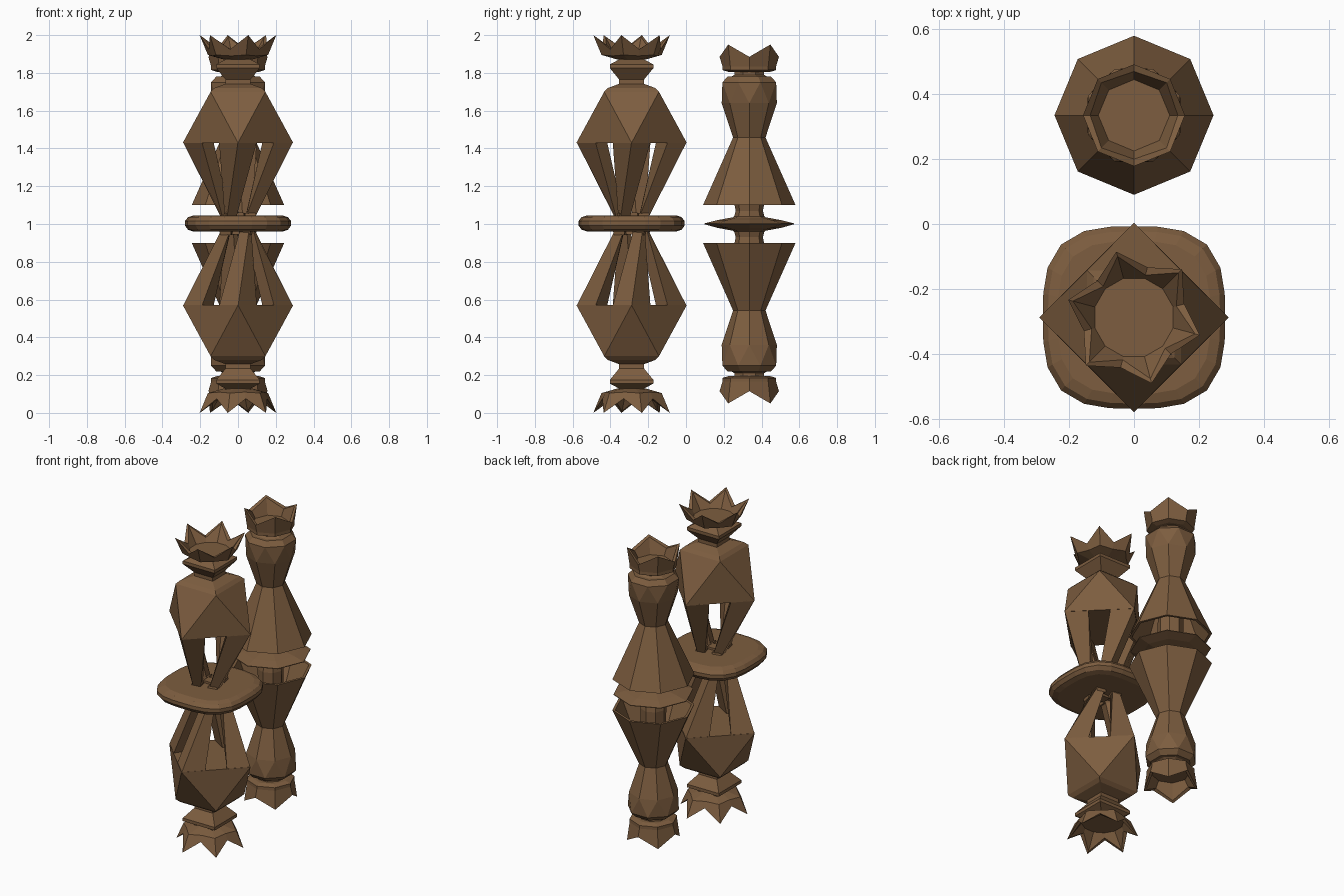
import bpy, bmesh, math

if "Cube" in bpy.data.objects:
    bpy.data.objects.remove(bpy.data.objects["Cube"])

wood = bpy.data.materials.new("brown_wood")
wood.diffuse_color = (0.205, 0.110, 0.050, 1)
wood.use_nodes = True
wood.node_tree.nodes["Principled BSDF"].inputs["Base Color"].default_value = wood.diffuse_color
A = (0, -0.288, 1.0)   # axis of the tall piece
B = (0, 0.335, 1.0)    # axis of the shorter piece


def ring(n, r, z, rot=0.0):
    return [(r * math.cos(math.radians(rot + 360 * i / n)),
             r * math.sin(math.radians(rot + 360 * i / n)), z - 1) for i in range(n)]


def square(h, z):
    return ring(4, h * math.sqrt(2), z, 45)


def star(n, rot, r1, z1, r2, z2):
    """Ring whose vertices alternate between tip and valley."""
    a, b = ring(2 * n, r1, z1, rot), ring(2 * n, r2, z2, rot)
    return [a[i] if i % 2 == 0 else b[i] for i in range(2 * n)]


def finish(bm, name, at, flip):
    bmesh.ops.recalc_face_normals(bm, faces=bm.faces)
    me = bpy.data.meshes.new(name)
    bm.to_mesh(me)
    bm.free()
    me.materials.append(wood)
    ob = bpy.data.objects.new(name, me)
    ob.location = at
    ob.rotation_euler = (math.pi if flip else 0, 0, 0)
    bpy.context.collection.objects.link(ob)


def loft(name, rings, at, flip=False, closed=False):
    """Skin consecutive rings; cap the ends, or join last to first."""
    bm = bmesh.new()
    vs = [[bm.verts.new(p) for p in r] for r in rings]
    pairs = list(zip(vs, vs[1:])) + ([(vs[-1], vs[0])] if closed else [])
    for a, b in pairs:
        for i in range(len(a)):
            j = (i + 1) % len(a)
            bm.faces.new((a[i], a[j], b[j], b[i]))
    if not closed:
        bm.faces.new(vs[0])
        bm.faces.new(vs[-1])
    finish(bm, name, at, flip)


def hull(name, rings, at, flip=False):
    bm = bmesh.new()
    for r in rings:
        for p in r:
            bm.verts.new(p)
    bmesh.ops.convex_hull(bm, input=bm.verts)
    bmesh.ops.dissolve_limit(bm, angle_limit=0.02, verts=bm.verts, edges=bm.edges)
    finish(bm, name, at, flip)


def kite(out, side, inner, mid, z, rot):
    """Four-sided leg section pointing outward along angle rot."""
    c, s = math.cos(math.radians(rot)), math.sin(math.radians(rot))
    pts = [(out, 0), (mid, side), (inner, 0), (mid, -side)]
    return [(x * c - y * s, x * s + y * c, z - 1) for x, y in pts]


for flip, tag in ((False, "upper"), (True, "lower")):
    # Tall piece: faceted body, twisted legs, neck and six-pointed crown
    hull(tag + "_faceted_body", [ring(4, 0.292, 1.43), square(0.145, 1.70)], A, flip)
    loft(tag + "_shoulder", [square(0.145, 1.70), square(0.125, 1.72), square(0.066, 1.742)], A, flip)
    for k in range(4):
        a = 90 * k
        loft(tag + "_leg", [kite(0.292, 0.10, 0.13, 0.192, 1.435, a),
                            kite(0.105, 0.036, 0.045, 0.072, 1.03, a - 34)], A, flip)
        loft(tag + "_leg_foot", [kite(0.118, 0.044, 0.035, 0.074, 1.04, a - 34),
                                 kite(0.112, 0.040, 0.040, 0.073, 1.058, a - 34)], A, flip)
    loft(tag + "_neck_collar", [square(h, z) for h, z in (
        (0.066, 1.74), (0.066, 1.765), (0.115, 1.825), (0.115, 1.845), (0.068, 1.87), (0.068, 1.89))], A, flip)
    loft(tag + "_six_point_crown", [
        ring(12, 0.075, 1.87, 45),
        star(6, 45, 0.165, 1.895, 0.14, 1.89),
        star(6, 45, 0.21, 2.0, 0.16, 1.925),
        star(6, 45, 0.195, 1.99, 0.135, 1.922),
        ring(12, 0.125, 1.895, 45)], A, flip)

    # Shorter piece: hollow skirt, faceted torso, neck and four-pointed crown
    loft(tag + "_skirt", [ring(8, r, z) for r, z in (
        (0.085, 1.46), (0.245, 1.10), (0.228, 1.10), (0.075, 1.43))], B, flip, closed=True)
    hull(tag + "_faceted_torso", [ring(8, 0.085, 1.455), ring(8, 0.146, 1.64),
                                  ring(8, 0.154, 1.75, 22.5), ring(8, 0.125, 1.78, 22.5)], B, flip)
    loft(tag + "_short_neck", [ring(8, r, z, 22.5) for r, z in (
        (0.11, 1.775), (0.085, 1.79), (0.085, 1.805), (0.11, 1.815))], B, flip)
    loft(tag + "_four_point_crown", [
        ring(8, 0.11, 1.805, 45),
        ring(8, 0.142, 1.815, 45),
        ring(8, 0.142, 1.835, 45),
        star(4, 45, 0.158, 1.95, 0.157, 1.885),
        star(4, 45, 0.142, 1.94, 0.135, 1.88),
        ring(8, 0.11, 1.84, 45)], B, flip)
    # Centre post running into the hollow skirt
    loft(tag + "_post", [ring(8, r, z) for r, z in (
        (0.12, 1.015), (0.08, 1.04), (0.072, 1.07), (0.078, 1.10), (0.07, 1.44))], B, flip)


# Rounded-square disc between the halves of the tall piece
def rounded(r, z, n=24, e=3.1):
    out = []
    for i in range(n):
        t = 2 * math.pi * i / n
        c, s = math.cos(t), math.sin(t)
        k = r / (abs(c) ** e + abs(s) ** e) ** (1 / e)
        out.append((k * c, k * s, z - 1))
    return out


loft("rounded_square_disc", [rounded(r, z) for r, z in (
    (0.235, 0.96), (0.265, 0.97), (0.281, 0.992), (0.281, 1.015), (0.265, 1.036), (0.235, 1.046))], A)
loft("disc_hub", [square(0.03, 0.945), square(0.03, 1.06)], A)

# Thin lens disc between the halves of the shorter piece
loft("lens_disc", [ring(8, r, z) for r, z in (
    (0.09, 0.965), (0.17, 0.98), (0.238, 0.999), (0.238, 1.003), (0.17, 1.02), (0.09, 1.035))], B)
